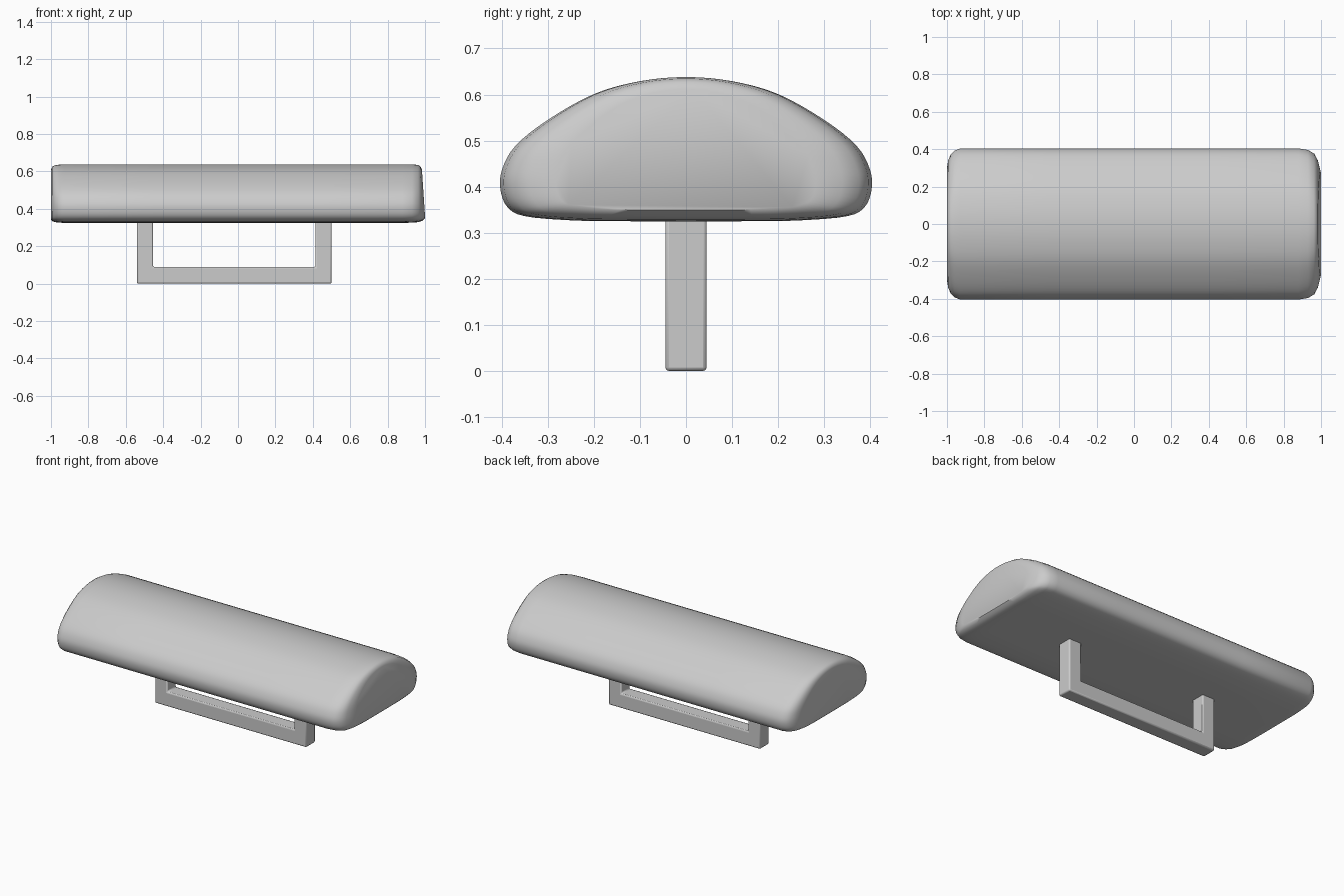
import bpy, bmesh
from mathutils import Vector

if "Cube" in bpy.data.objects:
    bpy.data.objects.remove(bpy.data.objects["Cube"])


def make_object(name, bm):
    bmesh.ops.recalc_face_normals(bm, faces=bm.faces)
    mesh = bpy.data.meshes.new(name)
    bm.to_mesh(mesh)
    bm.free()
    obj = bpy.data.objects.new(name, mesh)
    bpy.context.collection.objects.link(obj)
    return obj


def shade(obj, angle):
    bpy.ops.object.select_all(action='DESELECT')
    bpy.context.view_layer.objects.active = obj
    obj.select_set(True)
    bpy.ops.object.shade_smooth_by_angle(angle=angle)


def smooth_loop(pts, steps):
    # Catmull-Rom through a closed loop
    out, n = [], len(pts)
    for i in range(n):
        a, b, c, d = (Vector(pts[(i + k) % n]) for k in (-1, 0, 1, 2))
        for s in range(steps):
            t = s / steps
            out.append(0.5 * (2 * b + (c - a) * t + (2 * a - 5 * b + 4 * c - d) * t**2
                              + (3 * b - a - 3 * c + d) * t**3))
    return out


# Cushion: domed cross-section (y, z) mirrored about y = 0
half = [(0.13, 0.325), (0.25, 0.327), (0.35, 0.336), (0.388, 0.356), (0.403, 0.395),
        (0.399, 0.438), (0.37, 0.489), (0.30, 0.545), (0.20, 0.601), (0.10, 0.629)]
profile = smooth_loop(half + [(0, 0.638)] + [(-y, z) for y, z in reversed(half)], 4)

# Stations along the length: x, width scale, top scale, bottom scale, end slant
stations = [(-1.0, 0.74, 0.86, 0.82, 0), (-0.994, 0.84, 0.94, 0.90, 0),
            (-0.98, 0.92, 0.975, 0.95, 0), (-0.96, 0.97, 0.99, 0.98, 0),
            (-0.93, 1, 1, 1, 0), (-0.45, 1, 1, 1, 0), (0, 1, 1, 1, 0),
            (0.45, 1, 1, 1, 0), (0.88, 1, 1, 1, 0), (0.93, 0.98, 1, 0.985, 0),
            (0.965, 0.93, 0.985, 0.955, 0.003), (0.985, 0.84, 0.95, 0.88, 0.01),
            (1.0, 0.70, 0.88, 0.74, 0.018)]
MID = 0.42
bm = bmesh.new()
rings = []
for x, sy, top, bottom, slant in stations:
    ring = []
    for y, z in profile:
        nz = MID + (z - MID) * (top if z > MID else bottom)
        ring.append(bm.verts.new((x - slant * max(0, (nz - 0.36) / 0.27), y * sy, nz)))
    rings.append(ring)
n = len(profile)
for a, b in zip(rings, rings[1:]):
    for i in range(n):
        j = (i + 1) % n
        bm.faces.new((a[i], a[j], b[j], b[i]))
bm.faces.new(rings[0])
bm.faces.new(rings[-1])
cushion = make_object("cushion", bm)
shade(cushion, 0.9)

# Base frame: U-shaped outline (x, z) extruded through its depth
outline = [(-0.54, 0), (0.50, 0), (0.50, 0.335), (0.415, 0.335),
           (0.415, 0.09), (-0.455, 0.09), (-0.455, 0.335), (-0.54, 0.335)]
bm = bmesh.new()
face = bm.faces.new([bm.verts.new((x, -0.045, z)) for x, z in outline])
ext = bmesh.ops.extrude_face_region(bm, geom=[face])
moved = [v for v in ext["geom"] if isinstance(v, bmesh.types.BMVert)]
bmesh.ops.translate(bm, verts=moved, vec=(0, 0.09, 0))
frame = make_object("base_frame", bm)
bevel = frame.modifiers.new("soft_edges", 'BEVEL')
bevel.width = 0.008
bevel.segments = 2
shade(frame, 0.6)
